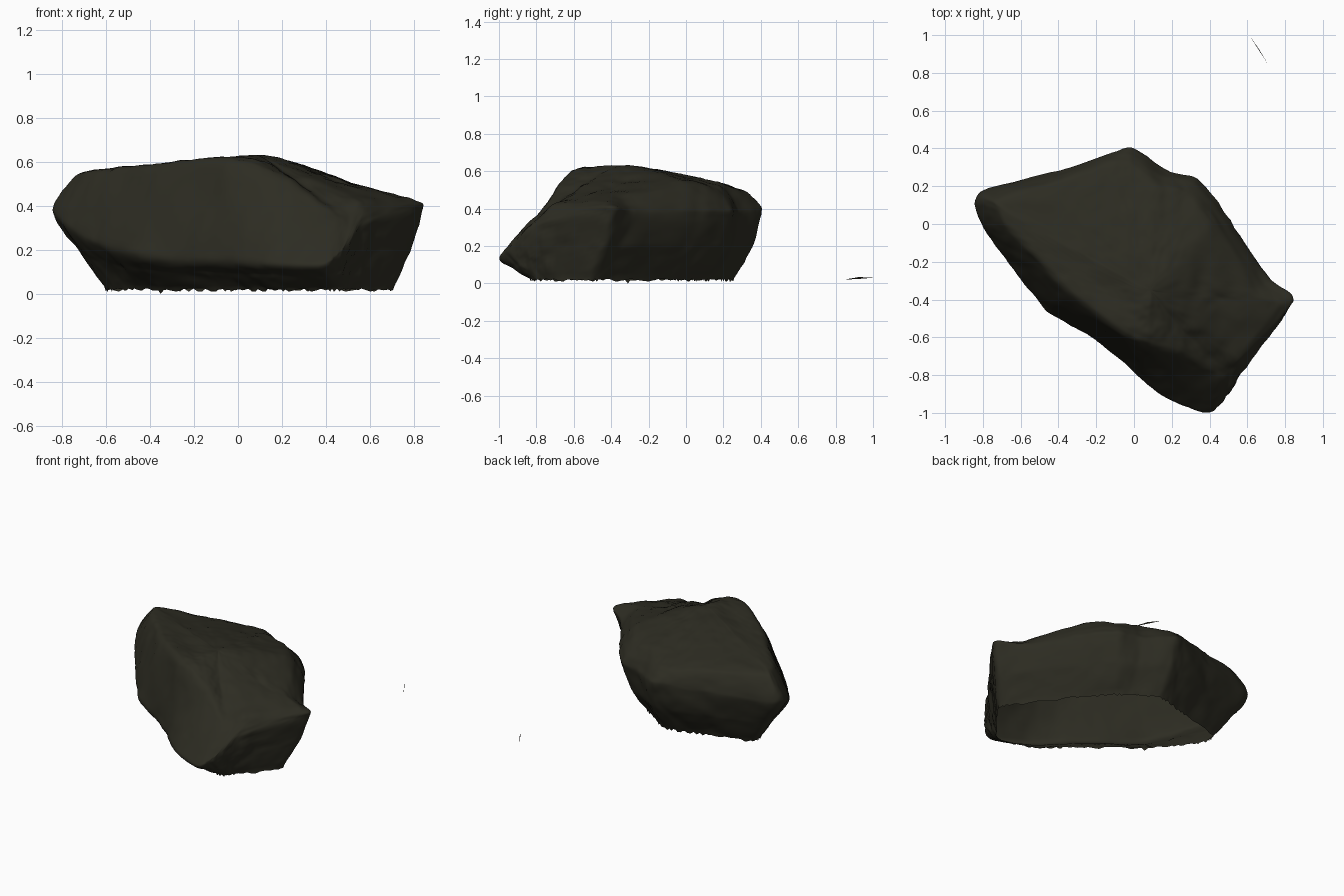
import bpy, bmesh, math, random
from mathutils import Vector, noise

if "Cube" in bpy.data.objects:
    bpy.data.objects.remove(bpy.data.objects["Cube"])

random.seed(4)

stone = bpy.data.materials.new("dark olive stone")
stone.diffuse_color = (0.026, 0.025, 0.016, 1)
stone.use_nodes = True
stone.node_tree.nodes["Principled BSDF"].inputs["Base Color"].default_value = stone.diffuse_color

# Widest contour of the boulder, anticlockwise from the left tip (x, y, z)
contour = [(-.845, .10, .38), (-.77, -.06, .31), (-.65, -.23, .24), (-.46, -.46, .19),
           (-.21, -.61, .17), (-.01, -.77, .16), (.13, -.90, .15), (.38, -1.0, .14),
           (.47, -.95, .19), (.57, -.78, .32), (.84, -.41, .40), (.71, -.28, .38),
           (.47, .07, .38), (.33, .24, .38), (.18, .28, .38), (0, .40, .40), (-.12, .38, .40),
           (-.37, .29, .38), (-.79, .18, .38)]
# Ground line under each contour point (x, y)
ground = [(-.60, .04), (-.57, -.05), (-.48, -.17), (-.35, -.31), (-.08, -.53), (.08, -.66),
          (.20, -.76), (.41, -.83), (.48, -.81), (.54, -.74), (.70, -.53), (.66, -.43),
          (.38, -.06), (.24, .10), (.12, .17), (0, .25), (-.12, .23), (-.30, .18), (-.58, .10)]
# Shoulder where the walls turn into the top (x, y, z)
shoulder = [(-.72, .08, .55), (-.66, -.04, .55), (-.52, -.19, .56), (-.35, -.37, .575),
            (-.06, -.59, .59), (.09, -.66, .56), (.24, -.70, .49), (.44, -.80, .36),
            (.50, -.78, .36), (.56, -.69, .42), (.77, -.43, .44), (.64, -.33, .46),
            (.41, .01, .53), (.27, .16, .51), (.12, .21, .52), (-.02, .31, .49),
            (-.14, .30, .50), (-.38, .22, .52), (-.71, .13, .54)]
# Extra swelling halfway from the shoulder to the crest
swell = [0, 0, 0, 0, .01, .02, .02, .01, .01, .0, -.025, .0, .02, .02, .02, .02, .02, .01, 0]
crest = Vector((.09, -.36, .634))


def spline(a, b, c, d, t, k=.4):
    """Cardinal spline between b and c, k sets the roundness"""
    m, n = (c - a) * k, (d - b) * k
    return (b * (2*t**3 - 3*t*t + 1) + m * (t**3 - 2*t*t + t)
            + c * (3*t*t - 2*t**3) + n * (t**3 - t*t))


def ring(points, steps=10):
    p = [Vector(q).to_3d() for q in points]
    n = len(p)
    return [spline(p[i-1], p[i], p[(i+1) % n], p[(i+2) % n], s / steps, .33)
            for i in range(n) for s in range(steps)]


# Loft each column from the ground over the shoulder to the crest
def column(g, c, s, e):
    g = Vector((g.x, g.y, .022))
    out_dir = Vector((c.x - g.x, c.y - g.y, 0)).normalized()
    bulge = .035 * max(0, out_dir.y) + (.012 if out_dir.y < -.5 else 0)
    wall = g.lerp(c, .5) + out_dir * bulge
    mid = s.lerp(crest, .5) + Vector((0, 0, e.x))
    past = crest * 2 - mid
    past.z = mid.z                       # level tangent at the crest
    keys = [g + (g - wall) * .5, g, wall, c, s, mid, crest, past]
    out = []
    for i, steps in ((1, 8), (2, 8), (3, 12), (4, 14), (5, 14)):
        k = .27 if i < 4 else .4
        out += [spline(*keys[i-1:i+3], t / steps, k) for t in range(steps)]
    return out


bm = bmesh.new()
swells = ring([(e, 0, 0) for e in swell])
cols = [[bm.verts.new(v) for v in column(*q)]
        for q in zip(ring(ground), ring(contour), ring(shoulder), swells)]
top = bm.verts.new(crest)
for i, a in enumerate(cols):
    b = cols[(i + 1) % len(cols)]
    for j in range(len(a) - 1):
        bm.faces.new((a[j], b[j], b[j+1], a[j+1]))
    bm.faces.new((a[-1], b[-1], top))
# Blend the creases where the columns meet on top
cap = [v for a in cols for v in a[32:]] + [top]
for _ in range(25):
    bmesh.ops.smooth_vert(bm, verts=cap, factor=.5,
                          use_axis_x=True, use_axis_y=True, use_axis_z=True)
bm.normal_update()

# Weathering: broad dents, fine grain, and a rougher broken end
broken = Vector((.78, -.62, 0)).normalized()
moves = []
for v in bm.verts:
    p, n = v.co.copy(), v.normal.copy()
    d = .007 * noise.noise(p * 6) + .006 * noise.noise(p * 13)
    d += .003 * noise.noise(p * 32)
    if n.dot(broken) > .8 and p.x > .4:
        d += .007 * noise.noise(p * 40)
    # thin layers showing on the sloping right side of the top
    fade = max(0, min(1, (p.x - .1) * 4)) * max(0, min(1, (p.z - .3) * 8))
    d += .008 * fade * noise.noise(Vector((p.x * 3, p.y * 3, p.z * 28)))
    moves.append(n * d)
for v, m in zip(bm.verts, moves):
    v.co += m
# Ragged open lower rim
for a in cols:
    a[0].co.z = random.choice((.02, .024, .016, .01, .022))
cols[30][0].co.z = 0


def finish(name, bm):
    me = bpy.data.meshes.new(name)
    bm.to_mesh(me)
    bm.free()
    me.materials.append(stone)
    for f in me.polygons:
        f.use_smooth = True
    ob = bpy.data.objects.new(name, me)
    bpy.context.collection.objects.link(ob)
    return ob


finish("boulder", bm)

# Loose thin flake behind the boulder
bm = bmesh.new()
flake = [bm.verts.new(p) for p in ((.61, 1.0, .03), (.658, .925, .024), (.71, .845, .02),
                                   (.662, .925, .034))]
bm.faces.new(flake)
finish("stone_flake", bm)
